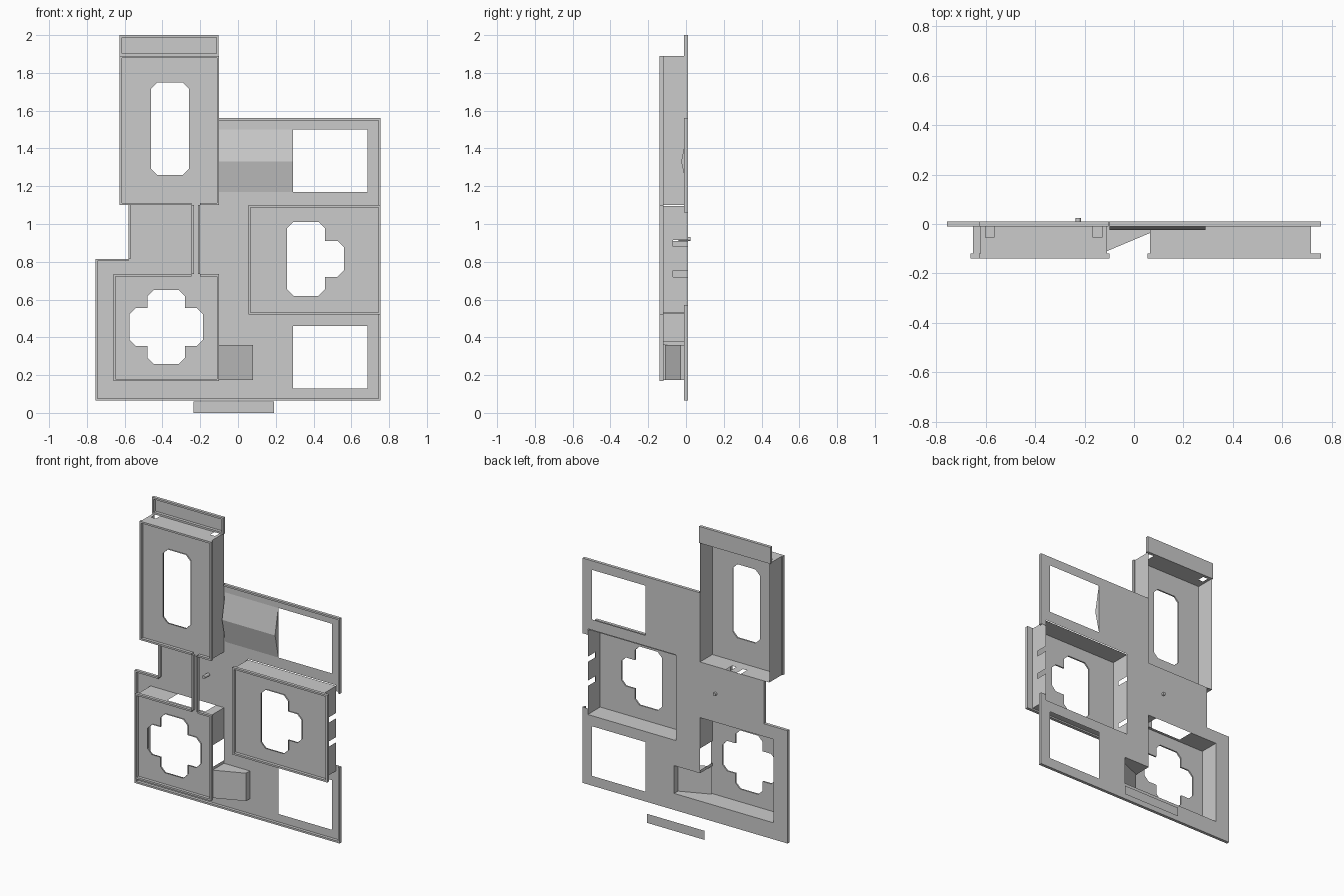
import bpy, bmesh
from mathutils import Vector

if "Cube" in bpy.data.objects:
    bpy.data.objects.remove(bpy.data.objects["Cube"])

grey = bpy.data.materials.new("plain grey")
grey.use_nodes = True
GREY = (0.6, 0.6, 0.6, 1)
grey.diffuse_color = GREY
grey.node_tree.nodes["Principled BSDF"].inputs["Base Color"].default_value = GREY

BACK, PANEL, LIP = 0.01, -0.12, 0.02   # plate plane, raised panel plane, lip height


def finish(name, bm):
    mesh = bpy.data.meshes.new(name)
    bmesh.ops.recalc_face_normals(bm, faces=bm.faces)
    bm.to_mesh(mesh)
    bm.free()
    mesh.materials.append(grey)
    bpy.context.collection.objects.link(bpy.data.objects.new(name, mesh))


def rect(x0, x1, z0, z1):
    return [(x0, z0), (x1, z0), (x1, z1), (x0, z1)]


def chamfer(points, c=0.033):
    """Cut the convex corners of a counter-clockwise outline."""
    out = []
    for i, p in enumerate(points):
        p = Vector(p)
        a = (Vector(points[i - 1]) - p).normalized()
        b = (Vector(points[(i + 1) % len(points)]) - p).normalized()
        convex = -a.x * b.y + a.y * b.x > 0
        out += [p + a * c, p + b * c] if convex else [p]
    return out


def sheet(name, outline, holes=(), y=BACK, jamb=0.0):
    """Flat upright sheet with holes; jamb gives the hole edges depth."""
    bm = bmesh.new()
    edges = []
    for k, loop in enumerate([outline, *holes]):
        vs = [bm.verts.new((px, y, pz)) for px, pz in loop]
        edges += [bm.edges.new((vs[i - 1], vs[i])) for i in range(len(vs))]
    bmesh.ops.triangle_fill(bm, edges=edges, use_beauty=True)
    for loop in holes if jamb else ():
        near = [bm.verts.new((px, y, pz)) for px, pz in loop]
        far = [bm.verts.new((px, y + jamb, pz)) for px, pz in loop]
        for i in range(len(near)):
            bm.faces.new((near[i - 1], near[i], far[i], far[i - 1]))
    finish(name, bm)


def lip(name, path, y, closed=False, w=0.012):
    """Low edge strip along the inside of a counter-clockwise path."""
    bm = bmesh.new()
    pts = [Vector(p) for p in path]
    if closed:
        pts.append(pts[0])
    for a, b in zip(pts, pts[1:]):
        d = (b - a).normalized()
        n = Vector((-d.y, d.x)) * w
        corners = [a, b, b + n, a + n]
        lo = [bm.verts.new((c.x, y, c.y)) for c in corners]
        hi = [bm.verts.new((c.x, y - LIP, c.y)) for c in corners]
        bm.faces.new(hi)
        for i in range(4):
            bm.faces.new((lo[i - 1], lo[i], hi[i], hi[i - 1]))
    finish(name, bm)


def wall(name, a, b, notches=()):
    """Side wall from plate to panel; a notch is (start, end, depth) along it."""
    bm = bmesh.new()
    a, b = Vector(a), Vector(b)
    length = (b - a).length
    spans, pos = [], 0
    for s, e, depth in sorted(notches):
        spans += [(pos, s, 0), (s, e, depth)]
        pos = e
    spans.append((pos, length, 0))
    for s, e, depth in spans:
        y = BACK - depth
        if e - s < 1e-4 or y <= PANEL:
            continue
        p, q = a.lerp(b, s / length), a.lerp(b, e / length)
        bm.faces.new([bm.verts.new(v) for v in (
            (p.x, y, p.y), (q.x, y, q.y), (q.x, PANEL, q.y), (p.x, PANEL, p.y))])
    finish(name, bm)


def box_walls(name, x0, x1, z0, z1, bottom=(), right=(), top=(), left=()):
    wall(name + "_bottom_wall", (x0, z0), (x1, z0), bottom)
    wall(name + "_right_wall", (x1, z0), (x1, z1), right)
    wall(name + "_top_wall", (x0, z1), (x1, z1), top)
    wall(name + "_left_wall", (x0, z0), (x0, z1), left)


# Back plate, notched around the raised boxes
plate = [(-.755, .065), (.755, .065), (.755, .57), (.715, .57), (.715, .53),
         (.065, .53), (.065, 1.1), (.715, 1.1), (.715, 1.06), (.755, 1.06),
         (.755, 1.56), (-.11, 1.56), (-.11, 1.1), (-.58, 1.1), (-.58, .815),
         (-.755, .815)]
lower_hole = [(-.65, .175), (.08, .175), (.08, .36), (-.11, .36), (-.11, .73), (-.65, .73)]
sheet("back_plate", plate, [lower_hole, rect(.29, .685, .13, .46), rect(.29, .685, 1.17, 1.5)])
lip("plate_lower_lip", [(-.58, 1.1), (-.58, .815), (-.755, .815), (-.755, .065),
                        (.755, .065), (.755, .57)], BACK)
lip("plate_upper_lip", [(.755, 1.06), (.755, 1.56), (-.1, 1.56)], BACK)

# Top flap
flap = rect(-.627, -.103, 1.89, 2)
sheet("top_flap", flap)
lip("top_flap_lip", flap, BACK, True)

# Two raised boxes joined by a narrow bridge
panel = [(-.66, .168), (-.1, .168), (-.1, .735), (-.2, .735), (-.2, 1.1), (-.1, 1.1),
         (-.1, 1.89), (-.627, 1.89), (-.627, 1.1), (-.245, 1.1), (-.245, .735), (-.66, .735)]
cross = [(-.575, .355), (-.48, .355), (-.48, .26), (-.28, .26), (-.28, .355), (-.185, .355),
         (-.185, .555), (-.28, .555), (-.28, .65), (-.48, .65), (-.48, .555), (-.575, .555)]
tall = rect(-.46, -.26, 1.26, 1.75)
sheet("left_panel", panel, [chamfer(cross), chamfer(tall)], PANEL, -0.01)
lip("left_panel_lip", panel, PANEL, True)
box_walls("tall_box", -.62, -.11, 1.1, 1.89,
          bottom=[(.21, .24, .065), (.29, .32, .065)],
          top=[(.02, .055, .065), (.455, .49, .065)])
box_walls("cross_box", -.65, -.11, .175, .73,
          right=[(0, .185, 1), (.205, .35, 1)], top=[(.2, .48, .11)])

# Raised box on the other side
side_panel = rect(.055, .755, .52, 1.1)
side_window = [(.26, .62), (.46, .62), (.46, .72), (.56, .72), (.56, .91),
               (.46, .91), (.46, 1.01), (.26, 1.01)]
sheet("side_panel", side_panel, [chamfer(side_window)], PANEL, -0.01)
lip("side_panel_lip", side_panel, PANEL, True)
box_walls("side_box", .065, .715, .53, 1.095,
          right=[(.19, .225, .08), (.35, .385, .08)],
          left=[(.08, .11, .08), (.38, .41, .08)])


def strip(name, profile, lo, hi, axis, caps=False):
    """Sweep a (position, y) profile along x or z."""
    bm = bmesh.new()
    place = (lambda p, t: (p[0], p[1], t)) if axis == "z" else (lambda p, t: (t, p[1], p[0]))
    A = [bm.verts.new(place(p, lo)) for p in profile]
    B = [bm.verts.new(place(p, hi)) for p in profile]
    for i in range(len(A) - 1):
        bm.faces.new((A[i], A[i + 1], B[i + 1], B[i]))
    if caps:
        bm.faces.new(A)
        bm.faces.new(B)
    finish(name, bm)


# Sloping stair cover beside the cross box, and the shallow ridge above
strip("stair_cover", [(-.11, BACK), (-.11, -.11), (.08, -.03), (.08, BACK)][1:] , .175, .36, "z")
for label, z in (("lower", .175), ("upper", .36)):
    bm = bmesh.new()
    bm.faces.new([bm.verts.new((x, y, z)) for x, y in
                  ((-.11, BACK), (-.11, -.11), (.08, -.03), (.08, BACK))])
    finish("stair_" + label + "_cheek", bm)
strip("shallow_ridge", [(1.17, BACK), (1.33, -.025), (1.5, BACK - .002)], -.1, .29, "x", True)

# Small pin through the plate
bpy.ops.mesh.primitive_cylinder_add(vertices=12, radius=.011, depth=.065,
                                    location=(-.225, -.008, .92), rotation=(1.5708, 0, 0))
pin = bpy.context.object
pin.name = "pin"
pin.data.materials.append(grey)

# Loose flat strip behind the lower edge
sheet("loose_strip", rect(-.235, .19, 0, .06), y=.14)
